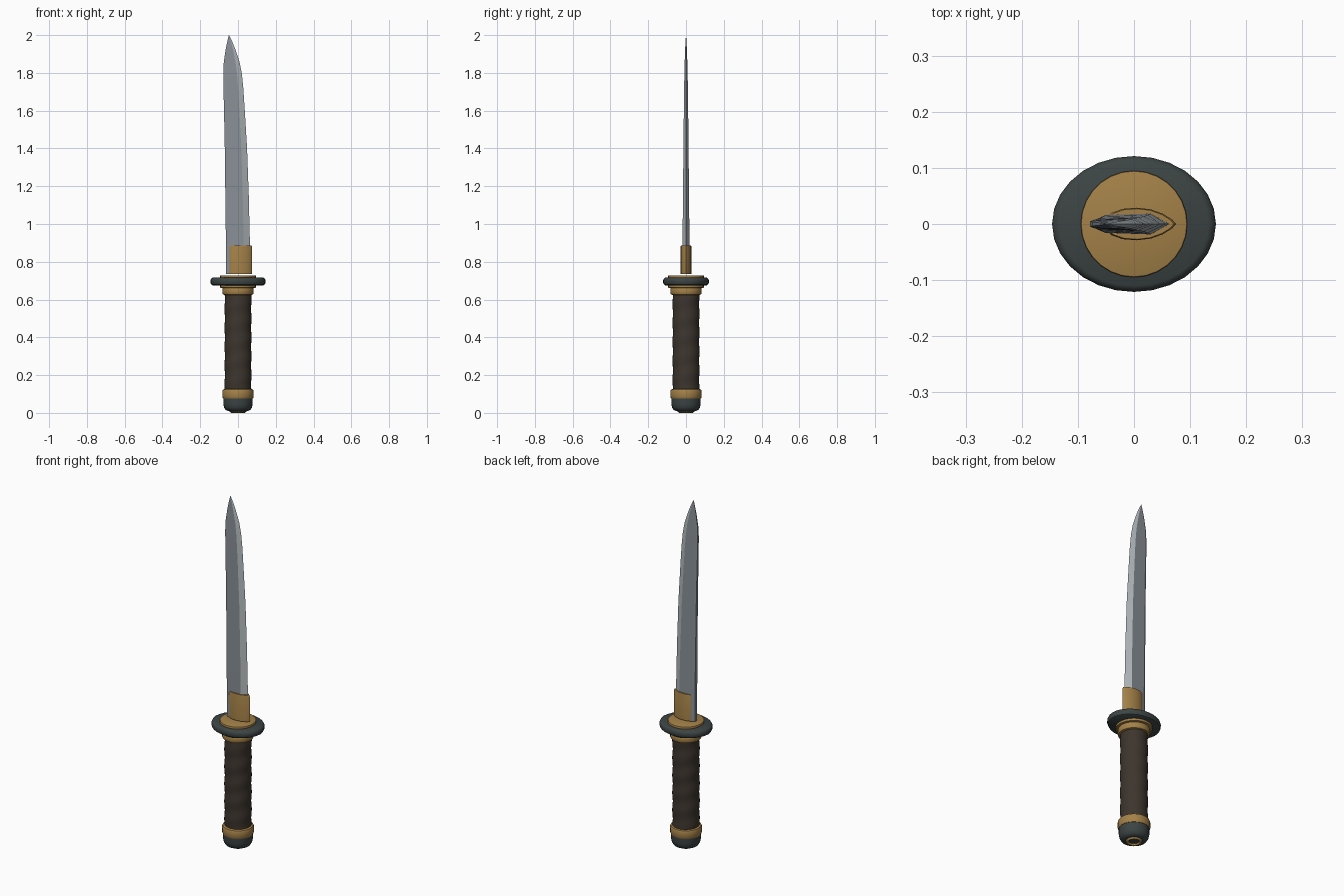
import bpy, bmesh, math

if "Cube" in bpy.data.objects:
    bpy.data.objects.remove(bpy.data.objects["Cube"])


def material(name, rgb):
    m = bpy.data.materials.new(name)
    m.diffuse_color = (*rgb, 1)
    m.use_nodes = True
    m.node_tree.nodes["Principled BSDF"].inputs["Base Color"].default_value = m.diffuse_color
    return m


STEEL = material("steel grey", (0.25, 0.28, 0.31))
EDGE = material("polished edge", (0.44, 0.48, 0.50))
BRASS = material("aged brass", (0.37, 0.22, 0.065))
IRON = material("dark iron", (0.046, 0.058, 0.058))
WRAP = material("brown wrap", (0.047, 0.036, 0.027))


def finish(name, bm, mats, angle=35):
    bmesh.ops.recalc_face_normals(bm, faces=bm.faces)
    me = bpy.data.meshes.new(name)
    bm.to_mesh(me)
    bm.free()
    for m in mats:
        me.materials.append(m)
    ob = bpy.data.objects.new(name, me)
    bpy.context.collection.objects.link(ob)
    bpy.ops.object.select_all(action='DESELECT')
    ob.select_set(True)
    bpy.context.view_layer.objects.active = ob
    bpy.ops.object.shade_smooth_by_angle(angle=math.radians(angle))
    return ob


def skin(bm, rings, caps=True):
    """Join closed vertex rings with quads; returns the side faces per column."""
    n = len(rings[0])
    cols = []
    for a, b in zip(rings, rings[1:]):
        for i in range(n):
            j = (i + 1) % n
            cols.append((i, bm.faces.new((a[i], a[j], b[j], b[i]))))
    if caps:
        bm.faces.new(rings[0])
        bm.faces.new(rings[-1])
    return cols


def lathe(name, profile, mat, sides=28, sx=1.0, sy=1.0):
    """Turn an (r, z) profile about the z axis, optionally oval."""
    bm = bmesh.new()
    rings = [[bm.verts.new((r * sx * math.cos(2 * math.pi * i / sides),
                            r * sy * math.sin(2 * math.pi * i / sides), z))
              for i in range(sides)] for r, z in profile]
    skin(bm, rings)
    return finish(name, bm, [mat])


def band(r, z0, z1, c):
    """Profile of a ring with rounded rims."""
    d = c * 0.3
    return [(r - c, z0), (r - d, z0 + d), (r, z0 + c),
            (r, z1 - c), (r - d, z1 - d), (r - c, z1)]


# Pommel with brass eyelet underneath
lathe("pommel", [(0.035, 0.008), (0.052, 0.009), (0.066, 0.016), (0.074, 0.029),
                 (0.078, 0.048), (0.078, 0.08)], IRON)
bpy.ops.mesh.primitive_torus_add(location=(0, 0, 0.008), major_radius=0.034,
                                 minor_radius=0.008, major_segments=24, minor_segments=8)
eyelet = bpy.context.object
eyelet.name = "pommel_eyelet"
eyelet.data.materials.append(BRASS)
bpy.ops.object.shade_smooth_by_angle(angle=math.radians(50))

# Brass bands at the ends of the grip
lathe("lower_grip_band", band(0.083, 0.073, 0.127, 0.012), BRASS)
lathe("upper_grip_band", band(0.083, 0.625, 0.665, 0.010), BRASS)

# Grip with a faint spiral wrap
bm = bmesh.new()
rings = []
for k in range(61):
    z = 0.115 + 0.52 * k / 60
    ring = []
    for i in range(28):
        a = 2 * math.pi * i / 28
        r = 0.0705 + 0.0015 * math.cos(a - 2 * math.pi * z / 0.1)
        ring.append(bm.verts.new((r * math.cos(a), r * math.sin(a), z)))
    rings.append(ring)
skin(bm, rings)
finish("grip", bm, [WRAP])

# Oval guard between two round spacers
lathe("lower_spacer", band(0.094, 0.662, 0.680, 0.003), BRASS)
lathe("guard", [(0.91, 0.675), (0.97, 0.680), (1.0, 0.690), (1.0, 0.702),
                (0.97, 0.711), (0.91, 0.716)], IRON, 28, 0.146, 0.121)
lathe("upper_spacer", band(0.095, 0.712, 0.728, 0.003), BRASS)

# Blade: z, spine x, edge x, half thickness
stations = [(0.735, -0.063, 0.064, 0.0190), (0.90, -0.064, 0.063, 0.0185),
            (1.15, -0.067, 0.057, 0.0160), (1.40, -0.070, 0.048, 0.0135),
            (1.60, -0.074, 0.036, 0.0115), (1.72, -0.077, 0.028, 0.0100),
            (1.80, -0.078, 0.020, 0.0085), (1.86, -0.075, 0.008, 0.0070),
            (1.92, -0.066, -0.012, 0.0048), (1.96, -0.058, -0.028, 0.0030),
            (1.999, -0.049, -0.047, 0.0004)]
bm = bmesh.new()
rings = []
for z, s, e, t in stations:
    w = e - s
    half = [(s, 0.55 * t), (s + 0.10 * w, 0.85 * t), (s + 0.74 * w, t)]
    pts = half + [(e, 0)] + [(x, -y) for x, y in reversed(half)]
    rings.append([bm.verts.new((x, y, z)) for x, y in pts])
for i, f in skin(bm, rings):
    f.material_index = 1 if i in (2, 3) else 0
finish("blade", bm, [STEEL, EDGE], 8)

# Brass collar around the blade root, pointed towards the cutting edge
half = [(-0.049, 0.012), (-0.040, 0.020), (-0.020, 0.027), (0.005, 0.029),
        (0.030, 0.026), (0.052, 0.018), (0.068, 0.008)]
outline = half + [(0.075, 0)] + [(x, -y) for x, y in reversed(half)]
bm = bmesh.new()
rings = [[bm.verts.new((0.01 + (x - 0.01) * k, y * k, z)) for x, y in outline]
         for z, k in ((0.735, 1), (0.878, 1), (0.886, 0.94))]
skin(bm, rings)
finish("blade_collar", bm, [BRASS])
